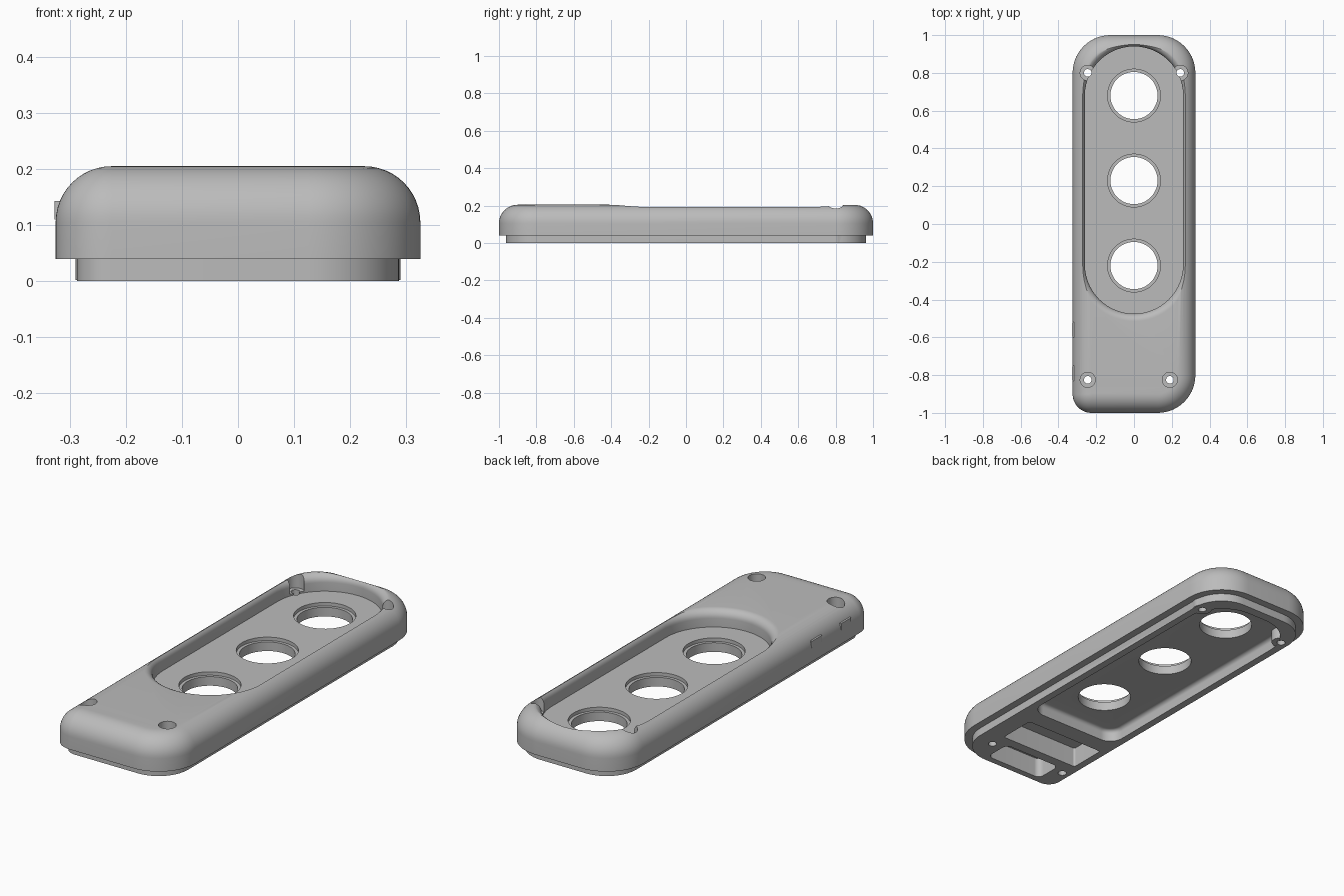
import bpy, bmesh
from math import sin, cos, pi, radians

if "Cube" in bpy.data.objects:
    bpy.data.objects.remove(bpy.data.objects["Cube"], do_unlink=True)

grey = bpy.data.materials.new("satin_grey")
grey.use_nodes = True
grey.diffuse_color = (0.5, 0.5, 0.5, 1)
grey.node_tree.nodes["Principled BSDF"].inputs["Base Color"].default_value = (0.5, 0.5, 0.5, 1)


def outline(x0, x1, y0, y1, radii, inset=0, steps=14):
    """Rounded rectangle; radii run back left, back right, front right, front left (+x is left)."""
    points = []
    corners = [(x1, y1, -1, -1), (x0, y1, 1, -1), (x0, y0, 1, 1), (x1, y0, -1, 1)]
    for k, ((x, y, sx, sy), radius) in enumerate(zip(corners, radii)):
        r = max(radius - inset, 0.004)
        cx, cy = x + sx * (inset + r), y + sy * (inset + r)
        for i in range(steps + 1):
            a = (k + i / steps) * pi / 2
            points.append((cx + r * cos(a), cy + r * sin(a)))
    return points


def loft(name, rings):
    """Closed solid through (outline, height) rings."""
    bm = bmesh.new()
    loops = [[bm.verts.new((x, y, z)) for x, y in pts] for pts, z in rings]
    bm.faces.new(list(reversed(loops[0])))
    bm.faces.new(loops[-1])
    for low, high in zip(loops, loops[1:]):
        n = len(low)
        for i in range(n):
            j = (i + 1) % n
            bm.faces.new((low[i], low[j], high[j], high[i]))
    bmesh.ops.recalc_face_normals(bm, faces=bm.faces)
    mesh = bpy.data.meshes.new(name)
    bm.to_mesh(mesh)
    bm.free()
    obj = bpy.data.objects.new(name, mesh)
    bpy.context.collection.objects.link(obj)
    mesh.materials.append(grey)
    return obj


def block(name, x0, x1, y0, y1, z0, z1, r):
    pts = outline(x0, x1, y0, y1, [r] * 4)
    return loft(name, [(pts, z0), (pts, z1)])


def disc(name, x, y, r, z0, z1, r_top=None):
    def circle(rad):
        return [(x + rad * cos(i * pi / 24), y + rad * sin(i * pi / 24)) for i in range(48)]
    return loft(name, [(circle(r), z0), (circle(r_top or r), z1)])


def combine(target, other, operation):
    """Apply a boolean and discard the helper."""
    other.hide_render = True
    mod = target.modifiers.new("bool", "BOOLEAN")
    mod.operation, mod.solver, mod.object = operation, "EXACT", other
    bpy.context.view_layer.update()
    graph = bpy.context.evaluated_depsgraph_get()
    mesh = bpy.data.meshes.new_from_object(target.evaluated_get(graph))
    target.modifiers.clear()
    target.data = mesh
    bpy.data.objects.remove(other, do_unlink=True)


# Shell: stepped lip below, rounded top edge
radii = (0.2, 0.2, 0.1, 0.2)
size = (-0.325, 0.325, -1, 1)
lip = outline(*size, radii, 0.038)
rings = [(lip, 0), (lip, 0.04), (outline(*size, radii), 0.04)]
for i in range(13):
    a = i / 12 * pi / 2
    rings.append((outline(*size, radii, 0.1 * (1 - cos(a))), 0.105 + 0.1 * sin(a)))
shell = loft("cover_shell", rings)

# Top recess with a rolled rim
deck = (-0.26, 0.26, -0.475, 0.94)
rings = [(outline(*deck, [0.26] * 4), 0.122)]
for i in range(9):
    a = i / 8 * pi / 2
    rings.append((outline(*deck, [0.26] * 4, -0.04 * (1 - cos(a))), 0.165 + 0.04 * sin(a)))
rings.append((rings[-1][0], 0.25))
combine(shell, loft("recess_cutter", rings), "DIFFERENCE")

# Underside cavity with softened roof edge, then two front pockets
main = (-0.25, 0.25, -0.46, 0.915)
main_r = (0.2, 0.2, 0.07, 0.07)
rings = [(outline(*main, main_r), -0.02), (outline(*main, main_r), 0.04)]
for i in range(1, 6):
    a = i / 5 * pi / 2
    rings.append((outline(*main, main_r, 0.02 * (1 - cos(a))), 0.04 + 0.02 * sin(a)))
combine(shell, loft("cavity_cutter", rings), "DIFFERENCE")
combine(shell, block("middle_pocket_cutter", -0.25, 0.19, -0.74, -0.55, -0.02, 0.1, 0.01), "DIFFERENCE")
combine(shell, block("front_pocket_cutter", -0.19, 0.13, -0.93, -0.79, -0.02, 0.1, 0.03), "DIFFERENCE")

# Three stepped through holes
for y in (0.68, 0.23, -0.22):
    combine(shell, disc("bore", 0, y, 0.125, -0.1, 0.3), "DIFFERENCE")
    combine(shell, disc("ledge", 0, y, 0.14, 0.105, 0.3), "DIFFERENCE")

# Screw bosses, counterbores and screw holes
for x, y in ((-0.245, 0.8), (0.245, 0.8), (-0.245, -0.825), (0.19, -0.825)):
    combine(shell, disc("boss", x, y, 0.045, 0.002, 0.1), "UNION")
    combine(shell, disc("counterbore", x, y, 0.04, 0.13, 0.3), "DIFFERENCE")
    combine(shell, disc("screw_hole", x, y, 0.02, -0.1, 0.3), "DIFFERENCE")

bpy.ops.object.select_all(action="DESELECT")
shell.select_set(True)
bpy.context.view_layer.objects.active = shell
bpy.ops.object.shade_smooth_by_angle(angle=radians(30))

# Thin raised tabs on the right side wall
for i, y in enumerate((-0.56, -0.79)):
    block(f"side_tab_{i + 1}", -0.327, -0.312, y - 0.04, y + 0.04, 0.11, 0.143, 0.004)
